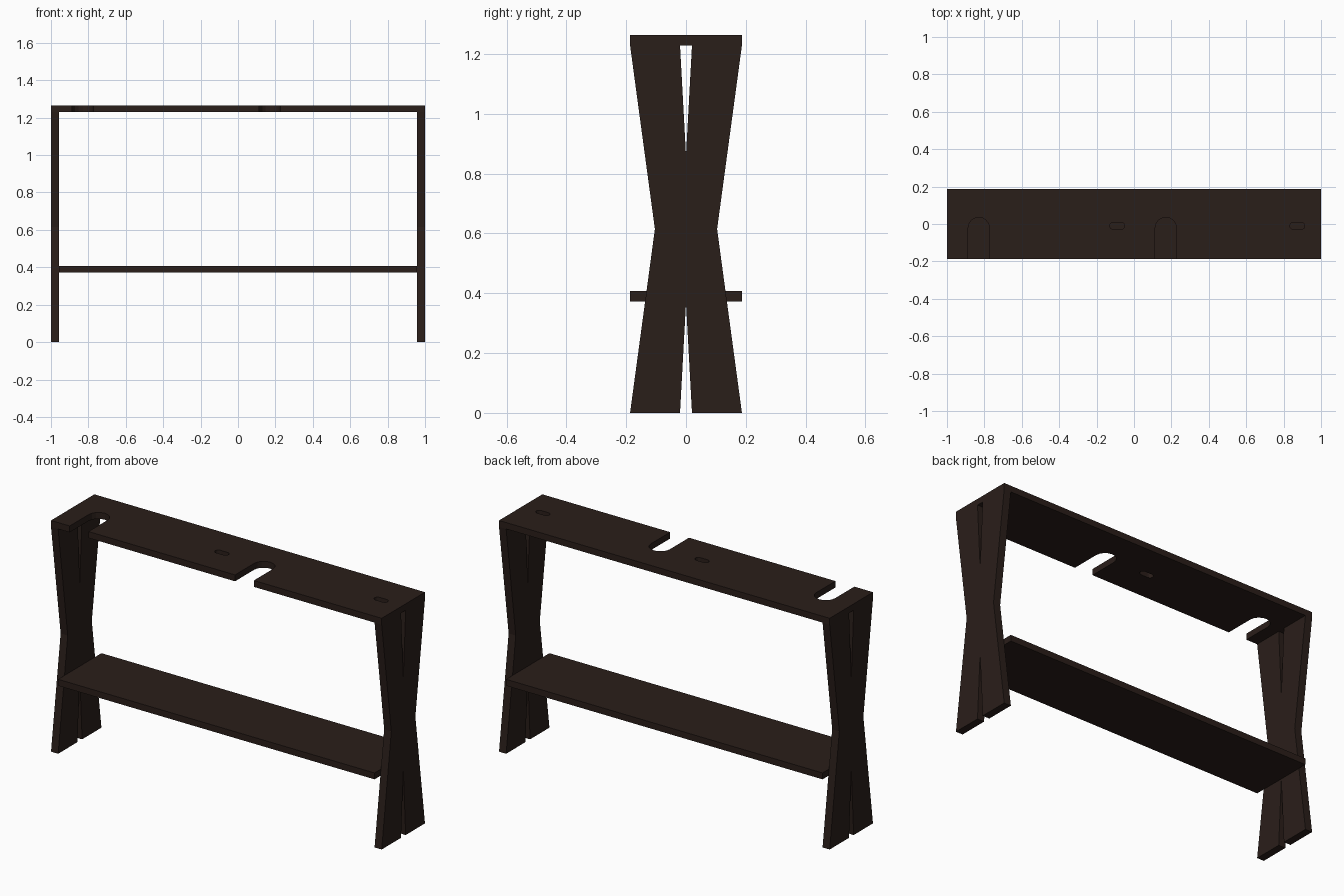
import bpy, bmesh
from math import pi, cos, sin

if "Cube" in bpy.data.objects:
    bpy.data.objects.remove(bpy.data.objects["Cube"])

wood = bpy.data.materials.new("dark_wood")
wood.diffuse_color = (0.023, 0.013, 0.010, 1)
wood.use_nodes = True
wood.node_tree.nodes["Principled BSDF"].inputs["Base Color"].default_value = wood.diffuse_color


def prism(name, points, offset):
    """Extrude a closed outline of 3D points along offset."""
    bm = bmesh.new()
    face = bm.faces.new([bm.verts.new(p) for p in points])
    ext = bmesh.ops.extrude_face_region(bm, geom=[face], use_keep_orig=True)
    moved = [v for v in ext["geom"] if isinstance(v, bmesh.types.BMVert)]
    bmesh.ops.translate(bm, verts=moved, vec=offset)
    bmesh.ops.recalc_face_normals(bm, faces=bm.faces)
    mesh = bpy.data.meshes.new(name)
    bm.to_mesh(mesh)
    bm.free()
    mesh.materials.append(wood)
    obj = bpy.data.objects.new(name, mesh)
    bpy.context.collection.objects.link(obj)
    return obj


def arc(cx, cy, r, start, end, n=8):
    return [(cx + r * cos(start + (end - start) * i / n),
             cy + r * sin(start + (end - start) * i / n)) for i in range(n + 1)]


HALF_DEPTH = 0.187
BOARD = 0.035
LEG_TOP = 1.229
LEG_THICK = 0.043

# Top board, with two round-ended notches open to the front
outline = [(-1, -HALF_DEPTH)]
for cx in (-0.83, 0.17):
    r = 0.057
    outline += [(cx - r, -HALF_DEPTH)] + arc(cx, -0.022, r, pi, 0) + [(cx + r, -HALF_DEPTH)]
outline += [(1, -HALF_DEPTH), (1, HALF_DEPTH), (-1, HALF_DEPTH)]
top = prism("top_board", [(x, y, LEG_TOP) for x, y in outline], (0, 0, BOARD))

# Small rounded slots through the top board
for i, cx in enumerate((-0.09, 0.873)):
    r, half = 0.018, 0.022
    pts = arc(cx + half, -0.01, r, -pi / 2, pi / 2) + arc(cx - half, -0.01, r, pi / 2, 3 * pi / 2)
    cutter = prism(f"slot_cutter_{i + 1}", [(x, y, LEG_TOP - 0.03) for x, y in pts], (0, 0, 0.1))
    cutter.hide_render = True
    cutter.hide_viewport = True
    cut = top.modifiers.new("slot", 'BOOLEAN')
    cut.operation = 'DIFFERENCE'
    cut.solver = 'EXACT'
    cut.object = cutter

# Lower shelf between the legs
inner = 1 - LEG_THICK
prism("shelf", [(sx * inner, sy * HALF_DEPTH, 0.372)
                for sx, sy in ((-1, -1), (1, -1), (1, 1), (-1, 1))], (0, 0, BOARD))

# X-shaped end legs: pinched waist and a narrow V slit at top and bottom
waist, slit, apex = 0.104, 0.02, 0.368
side = [(slit, 0), (HALF_DEPTH, 0), (waist, LEG_TOP / 2), (HALF_DEPTH, LEG_TOP), (slit, LEG_TOP)]
profile = side + [(0, LEG_TOP - apex)] + [(-y, z) for y, z in reversed(side)] + [(0, apex)]
for name, x in (("left_leg", -1), ("right_leg", inner)):
    prism(name, [(x, y, z) for y, z in profile], (LEG_THICK, 0, 0))
